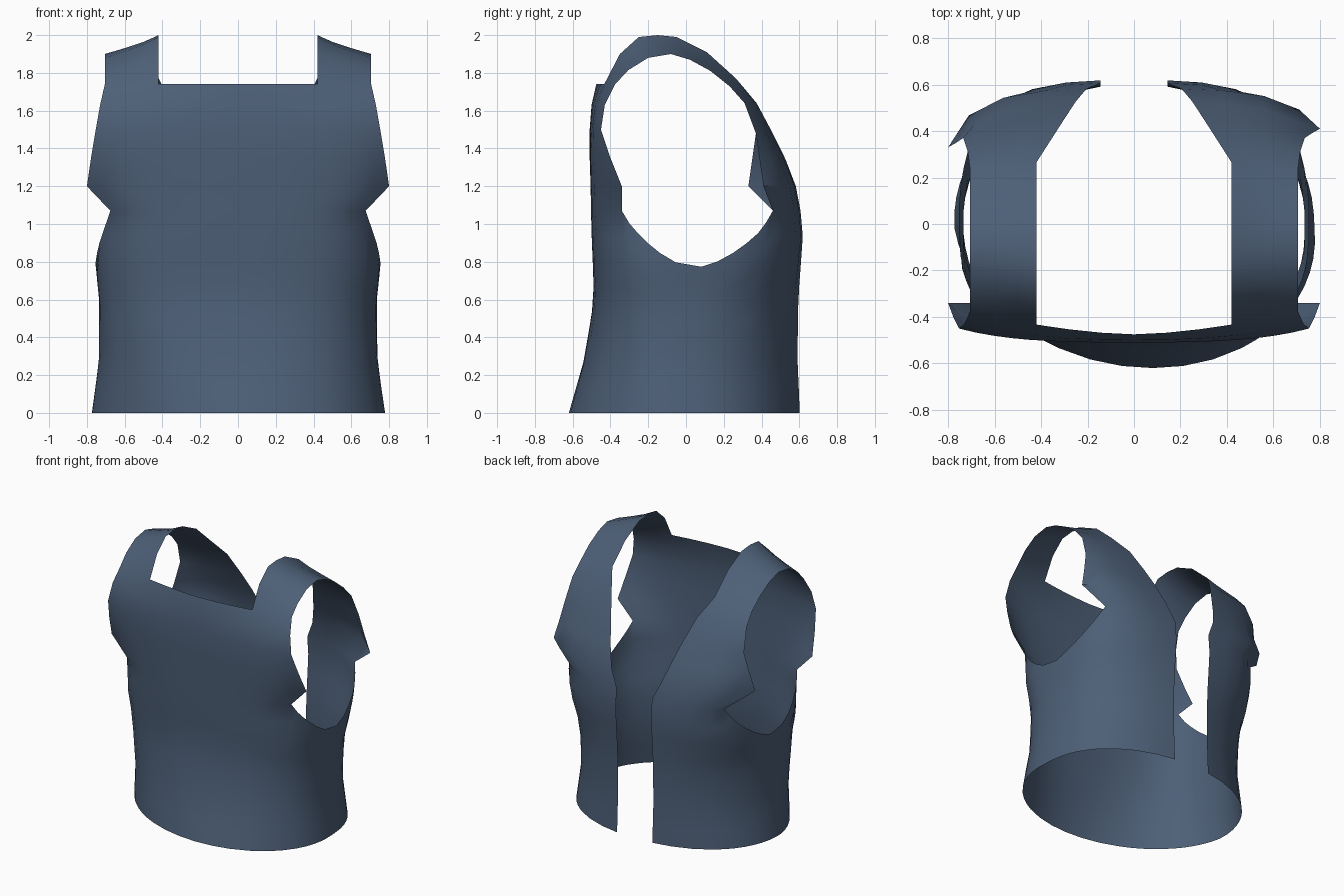
import bpy
import bmesh
from math import sin, cos, acos, pi

cube = bpy.data.objects.get("Cube")
if cube:
    bpy.data.objects.remove(cube, do_unlink=True)

# Torso stations: height, half width, front depth, back depth,
# front squareness, back squareness
STATIONS = [
    (0, .775, .62, .61, 2, 2.15),
    (.28, .737, .54, .6, 2.3, 2.1),
    (.6, .735, .487, .6, 2.7, 2.25),
    (.78, .755, .493, .61, 3, 2.7),
    (.95, .745, .5, .62, 3.2, 3.2),
    (1.07, .745, .503, .607, 3.3, 3.3),
]
CHEST_Z = 1.07
ARM_FRONT, ARM_BACK = -.34, .46
FRONT_FRACTIONS = (0, .2, .4, .596, .7, .8, .9, 1)
BACK_FRACTIONS = (0, .3, .6, .85, 1)
SIDE_STEPS = 12
SLIT = .145


def station(z):
    """Interpolated torso section at a height."""
    for low, high in zip(STATIONS, STATIONS[1:]):
        if z <= high[0]:
            break
    t = (z - low[0]) / (high[0] - low[0])
    return [p + (q - p) * t for p, q in zip(low, high)][1:]


def depth(x, width, reach, n):
    """Depth of a rounded section at a sideways position."""
    return reach * max(0, 1 - (x / width) ** n) ** (1 / n)


def rim_angle(y, reach):
    n = STATIONS[-1][-1]
    return acos((abs(y) / reach) ** (n / 2))


ANGLE_FRONT = rim_angle(ARM_FRONT, STATIONS[-1][2])
ANGLE_BACK = pi - rim_angle(ARM_BACK, STATIONS[-1][3])


def around(angle, z):
    """Point on the torso section at an angle from the front."""
    width, front, back, n_front, n_back = station(z)
    c = cos(angle)
    n, reach = (n_front, -front) if c > 0 else (n_back, back)
    return width * sin(angle) ** (2 / n), reach * abs(c) ** (2 / n), z


def front_point(fraction, z):
    width, front, _, n, _ = station(z)
    x = around(ANGLE_FRONT, z)[0] * fraction
    return x, -depth(x, width, front, n), z


def back_point(fraction, z):
    width, _, back, _, n = station(z)
    x = SLIT + (around(ANGLE_BACK, z)[0] - SLIT) * fraction
    return x, depth(x, width, back, n), z


def side_point(fraction, z):
    return around(ANGLE_FRONT + (ANGLE_BACK - ANGLE_FRONT) * fraction, z)


def armhole_height(y):
    return min(CHEST_Z, .77 + .3 * ((y - .06) / .4) ** 2)


def hem_shift(point, side):
    """Swing the front of the flared hem towards the left."""
    x, y, z = point
    return x + side * .13 * max(0, -y) * max(0, 1 - z / .5), y, z


def panel_row(fractions, start, reach, edge_x, edge_y, z, n):
    """Curved row running from a start position to the armhole edge."""
    width = edge_x / (1 - (abs(edge_y) / reach) ** n) ** (1 / n)
    sign = 1 if edge_y > 0 else -1
    row = []
    for f in fractions:
        x = start + (edge_x - start) * f
        row.append((x, sign * depth(x, width, reach, n), z))
    return row


def add_grid(bm, rows, side):
    verts = [[bm.verts.new((x * side, y, z)) for x, y, z in row] for row in rows]
    for r, s in zip(verts, verts[1:]):
        for i in range(len(r) - 1):
            quad = [r[i], r[i + 1], s[i + 1], s[i]]
            bm.faces.new(quad if side > 0 else quad[::-1])


def add_half(bm, side, tip_y):
    # Lower body: front, flank and back, cut along the armhole
    columns = [(front_point, f) for f in FRONT_FRACTIONS]
    columns += [(side_point, i / SIDE_STEPS) for i in range(1, SIDE_STEPS)]
    columns += [(back_point, f) for f in BACK_FRACTIONS[::-1]]
    tops = []
    for place, f in columns:
        if place is side_point:
            tops.append(armhole_height(place(f, .9)[1]))
        else:
            tops.append(CHEST_Z)
    levels = 8
    body = [[hem_shift(place(f, top * k / levels), side)
             for (place, f), top in zip(columns, tops)]
            for k in range(levels + 1)]
    add_grid(bm, body, side)

    # Chest panel up to the square neckline
    chest = [[front_point(f, CHEST_Z) for f in FRONT_FRACTIONS]]
    for reach, x, y, z, n in (
        (.505, .8, -.34, 1.2, 3.3),
        (.51, .778, -.4, 1.35, 3.2),
        (.51, .753, -.45, 1.5, 3),
        (.5, .73, -.43, 1.63, 2.3),
        (.475, .705, -.375, 1.74, 1.6),
    ):
        chest.append(panel_row(FRONT_FRACTIONS, 0, reach, x, y, z, n))
    add_grid(bm, chest, side)

    # Shoulder strap: inner and outer edge heights over the arch
    strap = [chest[-1][3:]]
    for inner_y, inner_z, outer_y, outer_z in (
        (-.35, 1.9, -.305, 1.815),
        (-.25, 1.99, -.2, 1.88),
        (-.15, 2, -.08, 1.9),
        (-.05, 1.99, .02, 1.87),
        (.11, 1.91, .13, 1.81),
        (.265, 1.77, .23, 1.73),
    ):
        row = []
        for t in BACK_FRACTIONS:
            row.append((.42 + .285 * t,
                        inner_y + (outer_y - inner_y) * t,
                        inner_z + (outer_z - inner_z) * t ** .8))
        strap.append(row)
    add_grid(bm, [row[::-1] for row in strap[::-1]], side)

    # Back panel widening from the strap down to the open slit
    back = [strap[-1]]
    for start, reach, x, y, z, n in (
        (.35, .385, .715, .31, 1.64, 2.5),
        (.295, .465, .735, .37, 1.48, 2.9),
        (.25, .53, .765, (.37 + tip_y) / 2, 1.34, 3.5),
        (.205, .582, .8, tip_y, 1.2, 3.8),
    ):
        back.append(panel_row(BACK_FRACTIONS, start, reach, x, y, z, n))
    back.append([back_point(f, CHEST_Z) for f in BACK_FRACTIONS])
    add_grid(bm, [row[::-1] for row in back[::-1]], side)


# Cloth colour
cloth = bpy.data.materials.new("slate_blue_cloth")
cloth.use_nodes = True
colour = (.074, .114, .183, 1)
cloth.diffuse_color = colour
cloth.node_tree.nodes["Principled BSDF"].inputs["Base Color"].default_value = colour

# Both halves joined at the front centre line
bm = bmesh.new()
add_half(bm, 1, .41)
add_half(bm, -1, .33)
bmesh.ops.remove_doubles(bm, verts=bm.verts, dist=.001)
mesh = bpy.data.meshes.new("vest")
bm.to_mesh(mesh)
bm.free()
mesh.materials.append(cloth)
vest = bpy.data.objects.new("vest", mesh)
bpy.context.collection.objects.link(vest)
bpy.context.view_layer.objects.active = vest
vest.select_set(True)
bpy.ops.object.shade_smooth_by_angle(angle=pi / 4)
